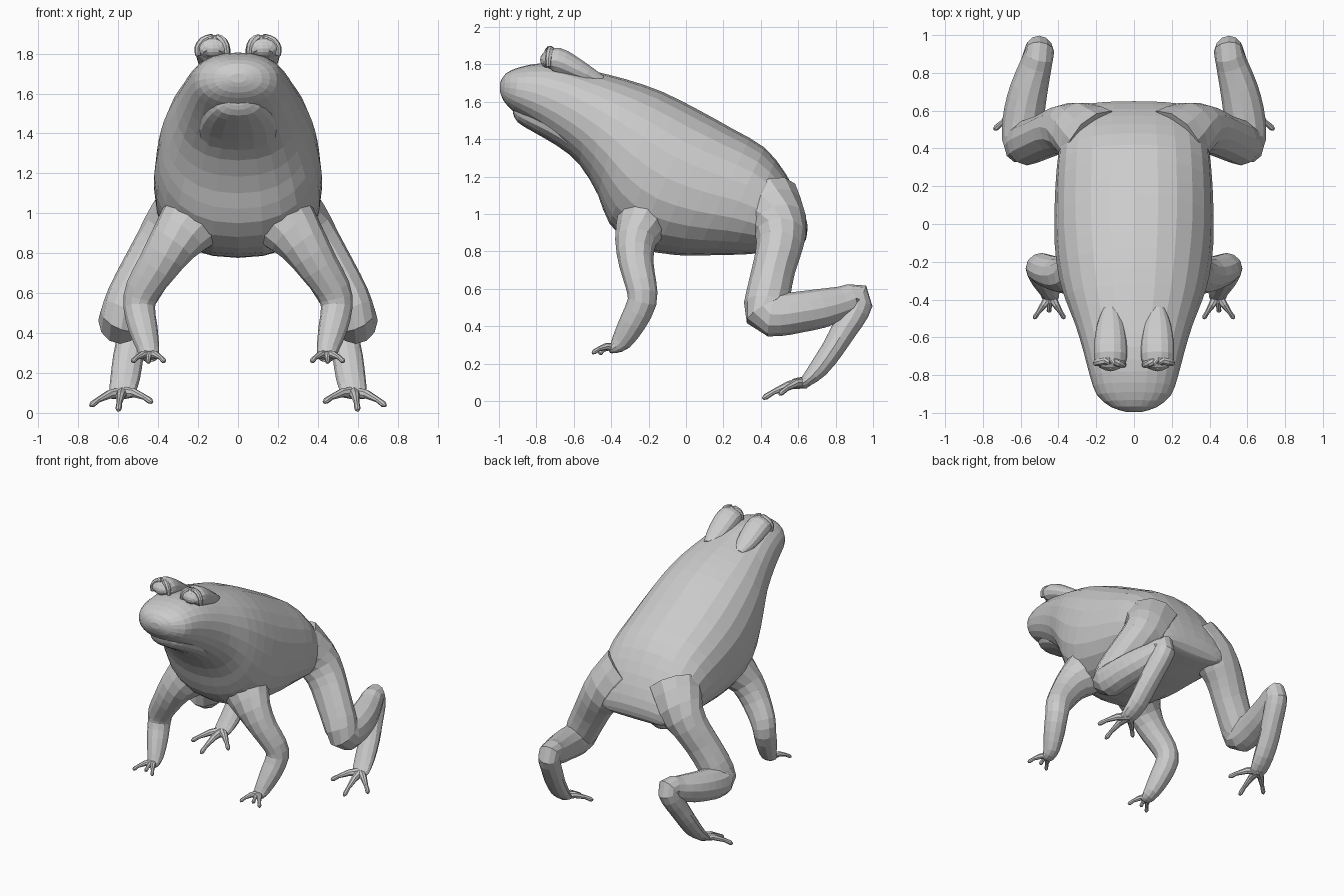
import bpy, bmesh, math
from mathutils import Vector

if "Cube" in bpy.data.objects:
    bpy.data.objects.remove(bpy.data.objects["Cube"])

skin = bpy.data.materials.new("grey_skin")
skin.diffuse_color = (0.6, 0.6, 0.6, 1)
skin.use_nodes = True
skin.node_tree.nodes["Principled BSDF"].inputs["Base Color"].default_value = skin.diffuse_color


def spline(rows, steps):
    """Catmull-Rom interpolation of rows of numbers."""
    out = []
    for i in range(len(rows) - 1):
        a, b, c, d = (rows[max(0, min(len(rows) - 1, k))] for k in (i - 1, i, i + 1, i + 2))
        for s in range(steps):
            t = s / steps
            out.append([0.5 * (2 * q + (r - p) * t + (2 * p - 5 * q + 4 * r - w) * t * t
                               + (3 * q - p - 3 * r + w) * t ** 3)
                        for p, q, r, w in zip(a, b, c, d)])
    return out + [list(rows[-1])]


def make_object(name, bm):
    bmesh.ops.recalc_face_normals(bm, faces=bm.faces)
    mesh = bpy.data.meshes.new(name)
    bm.to_mesh(mesh)
    bm.free()
    mesh.materials.append(skin)
    ob = bpy.data.objects.new(name, mesh)
    bpy.context.collection.objects.link(ob)
    return ob


def loft(name, rings, sides, power=2.0):
    """Skin a list of (centre, u, v) superellipse rings and cap both ends."""
    bm = bmesh.new()
    loops = []
    for c, u, v in rings:
        loop = []
        for k in range(sides):
            a = 2 * math.pi * k / sides
            ca, sa = math.cos(a), math.sin(a)
            x = math.copysign(abs(ca) ** (2 / power), ca)
            y = math.copysign(abs(sa) ** (2 / power), sa)
            loop.append(bm.verts.new(c + u * x + v * y))
        loops.append(loop)
    for a, b in zip(loops, loops[1:]):
        for k in range(sides):
            n = (k + 1) % sides
            bm.faces.new((a[k], a[n], b[n], b[k]))
    bm.faces.new(loops[0])
    bm.faces.new(loops[-1])
    return make_object(name, bm)


def trunk(name, rows, sides, power, steps=2):
    """Rows: top y, top z, bottom y, bottom z, half width."""
    rings = []
    for ty, tz, by, bz, w in spline(rows, steps):
        top, bot = Vector((0, ty, tz)), Vector((0, by, bz))
        rings.append(((top + bot) / 2, Vector((w, 0, 0)), (top - bot) / 2))
    return loft(name, rings, sides, power)


def limb(name, rows, sides=12, steps=2):
    """Rows: x, y, z, radius across x, radius in the bending plane."""
    pts = spline(rows, steps)
    pos = [Vector(p[:3]) for p in pts]
    rings = []
    for i, p in enumerate(pts):
        t = (pos[min(i + 1, len(pos) - 1)] - pos[max(i - 1, 0)]).normalized()
        u = Vector((1, 0, 0))
        u = (u - t * u.dot(t)).normalized()
        rings.append((pos[i], u * p[3], t.cross(u) * p[4]))
    return loft(name, rings, sides)


def ball(name, c, r, seg=12):
    bm = bmesh.new()
    bmesh.ops.create_uvsphere(bm, u_segments=seg, v_segments=8, radius=1)
    bmesh.ops.scale(bm, vec=r, verts=bm.verts)
    bmesh.ops.translate(bm, vec=c, verts=bm.verts)
    return make_object(name, bm)


def mirrored(ob):
    ob.modifiers.new("mirror", 'MIRROR').use_axis[0] = True


# Body and head in one loft from snout to rump
trunk("body", [
    (-.995, 1.70, -.995, 1.655, .04), (-.965, 1.75, -.975, 1.605, .12),
    (-.89, 1.785, -.925, 1.55, .195), (-.78, 1.805, -.84, 1.49, .232),
    (-.65, 1.80, -.72, 1.40, .265), (-.50, 1.765, -.57, 1.265, .31),
    (-.32, 1.72, -.47, 1.10, .365), (-.13, 1.655, -.41, .95, .40),
    (.06, 1.56, -.27, .825, .42), (.25, 1.455, -.05, .78, .42),
    (.42, 1.355, .15, .78, .41), (.53, 1.22, .33, .785, .39),
    (.61, 1.07, .47, .80, .36), (.65, .94, .57, .81, .30),
    (.64, .86, .61, .825, .22)], 24, 2.25)

# Lower jaw under the lip line
trunk("lower_jaw", [
    (-.93, 1.59, -.925, 1.54, .05), (-.88, 1.60, -.90, 1.49, .11),
    (-.78, 1.57, -.81, 1.435, .165), (-.66, 1.52, -.69, 1.365, .20),
    (-.52, 1.42, -.56, 1.27, .20)], 16, 2.1)

# Eye bulges, lids and eyeballs
mirrored(limb("eye_bulge", [
    (.125, -.755, 1.80, .05, .03), (.125, -.735, 1.815, .08, .06),
    (.125, -.69, 1.82, .088, .072), (.125, -.62, 1.79, .085, .065),
    (.125, -.53, 1.745, .07, .05), (.125, -.45, 1.71, .04, .03)], 14))
mirrored(limb("eyelid", [
    (.055, -.745, 1.79, .014, .014), (.06, -.745, 1.84, .018, .018),
    (.085, -.735, 1.872, .02, .02), (.13, -.725, 1.88, .02, .02),
    (.175, -.73, 1.865, .02, .02), (.20, -.735, 1.83, .018, .018),
    (.20, -.735, 1.79, .014, .014)], 8))
mirrored(ball("eyeball", (.125, -.735, 1.825), (.058, .045, .045)))

# Front legs
mirrored(limb("front_leg", [
    (.14, -.19, 1.06, .20, .16), (.24, -.235, .95, .165, .14),
    (.325, -.27, .85, .125, .11), (.405, -.265, .73, .103, .092),
    (.475, -.24, .62, .090, .083), (.495, -.235, .53, .079, .078),
    (.475, -.285, .42, .073, .072), (.45, -.345, .32, .056, .055),
    (.443, -.39, .28, .045, .028), (.443, -.41, .272, .03, .015)]))

# Hind legs: thigh, shin and long ankle
mirrored(limb("hind_leg", [
    (.20, .43, 1.05, .20, .19), (.30, .50, .94, .17, .15),
    (.385, .50, .83, .14, .125), (.46, .47, .71, .13, .115),
    (.54, .44, .57, .122, .118), (.585, .43, .475, .11, .12),
    (.59, .50, .462, .11, .115), (.58, .60, .475, .108, .11),
    (.555, .72, .495, .10, .105), (.52, .84, .525, .085, .09),
    (.497, .92, .55, .075, .08), (.51, .905, .48, .075, .075),
    (.53, .845, .38, .075, .068), (.55, .785, .28, .076, .06),
    (.565, .71, .175, .074, .052), (.58, .64, .105, .065, .032),
    (.585, .60, .085, .045, .018)]))


def toes(name, root, tips, r):
    """Slender toes fanning out from a foot, with slightly swollen tips."""
    root = Vector(root)
    for i, tip in enumerate(tips):
        rows = []
        for t, k in ((0, 1.7), (.4, 1.2), (.75, .75), (.93, .85), (1, .4)):
            p = root.lerp(Vector(tip), t)
            rows.append((p.x, p.y, p.z + .02 * math.sin(math.pi * t), r * k, r * k))
        mirrored(limb(f"{name}_{i + 1}", rows, 8, 1))


toes("front_toe", (.443, -.38, .285),
     [(.368, -.50, .255), (.45, -.465, .25), (.53, -.50, .255)], .016)
toes("hind_toe", (.58, .64, .10),
     [(.74, .50, .035), (.60, .41, .012), (.43, .50, .052)], .019)
